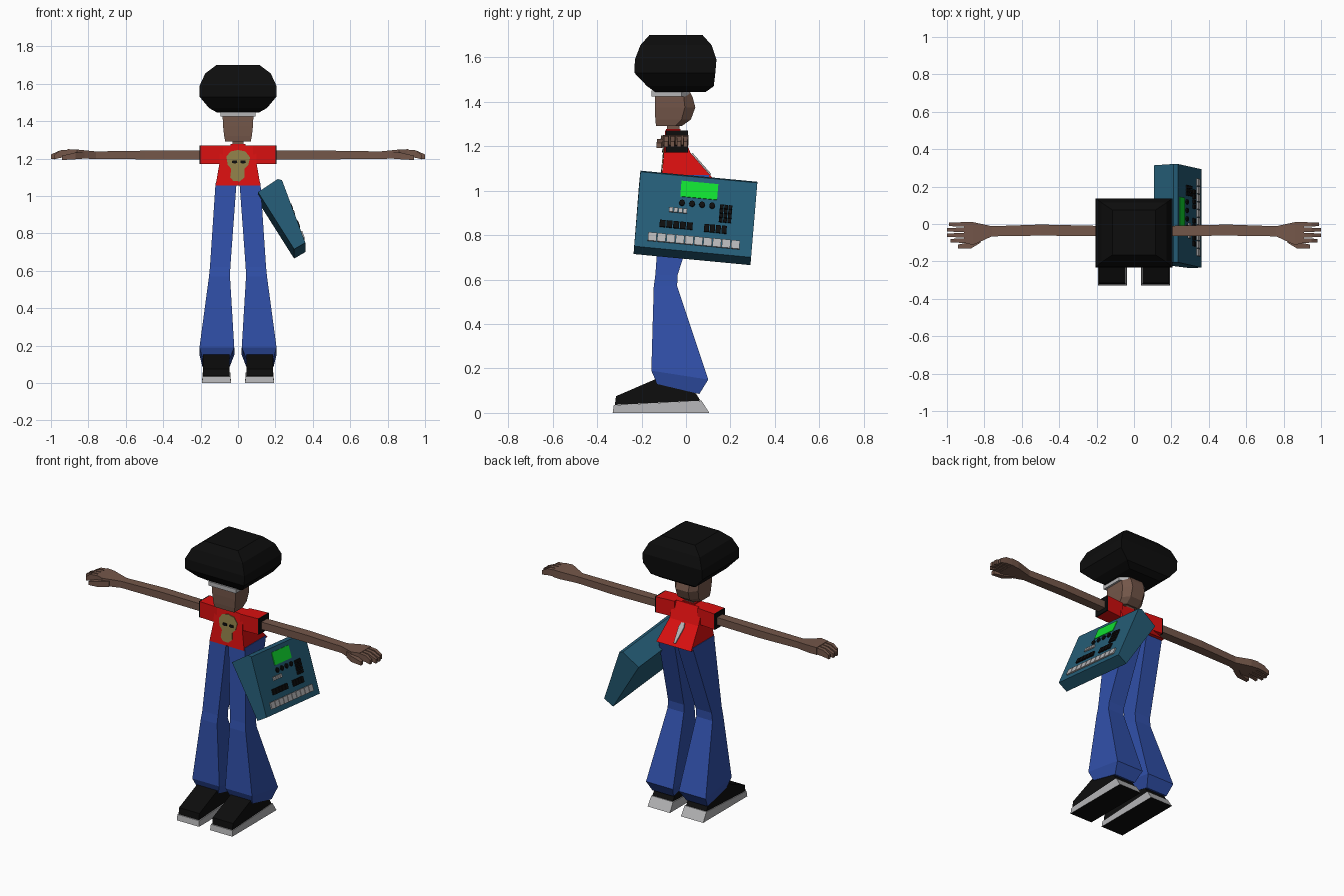
import bpy, bmesh, math
from mathutils import Vector

cube = bpy.data.objects.get("Cube")
if cube:
    bpy.data.objects.remove(cube, do_unlink=True)


def material(name, r, g, b):
    mat = bpy.data.materials.new(name)
    mat.use_nodes = True
    mat.diffuse_color = (r, g, b, 1)
    for node in mat.node_tree.nodes:
        if node.type == 'BSDF_PRINCIPLED':
            node.inputs["Base Color"].default_value = (r, g, b, 1)
    return mat


BLACK = material("black", .004, .004, .004)
BROWN = material("brown skin", .175, .095, .068)
RED = material("red cloth", .7, .005, .005)
BLUE = material("blue denim", .03, .08, .4)
TEAL = material("teal casing", .018, .107, .18)
GREY = material("light grey", .46, .46, .47)
GREEN = material("green screen", .005, .72, .03)
OLIVE = material("olive print", .27, .21, .065)


def finish(name, bm, *mats):
    bmesh.ops.recalc_face_normals(bm, faces=bm.faces)
    mesh = bpy.data.meshes.new(name)
    bm.to_mesh(mesh)
    bm.free()
    for mat in mats:
        mesh.materials.append(mat)
    obj = bpy.data.objects.new(name, mesh)
    bpy.context.scene.collection.objects.link(obj)
    return obj


def loft(name, rings, *mats, side=1):
    """Skin a stack of equal-sized rings and cap both ends."""
    bm = bmesh.new()
    rows = [[bm.verts.new((side * x, y, z)) for x, y, z in ring] for ring in rings]
    count = len(rows[0])
    for low, high in zip(rows, rows[1:]):
        for i in range(count):
            j = (i + 1) % count
            bm.faces.new((low[i], low[j], high[j], high[i]))
    bm.faces.new(rows[0])
    bm.faces.new(rows[-1])
    return finish(name, bm, *mats)


def flat(x0, x1, y0, y1, front, back=None):
    """Horizontal rectangle, optionally sloping from front to back."""
    back = front if back is None else back
    return [(x0, y0, front), (x1, y0, front), (x1, y1, back), (x0, y1, back)]


def upright(x, y0, y1, z0, z1):
    """Rectangle across the arm direction."""
    return [(x, y0, z0), (x, y1, z0), (x, y1, z1), (x, y0, z1)]


def plate(name, outline, place, depth, mat):
    """Thin plate: place(a, b) puts the outline on a surface."""
    base = [place(a, b) for a, b in outline]
    return loft(name, [base, [p + depth for p in base]], mat)


# Hair: stacked square rings
loft("hair", [flat(-w, w, y0, y1, z) for z, w, y0, y1 in (
    (1.445, .11, -.14, .09), (1.47, .155, -.175, .125), (1.53, .205, -.232, .132),
    (1.59, .205, -.23, .137), (1.655, .175, -.205, .115), (1.7, .115, -.165, .075))], BLACK)


# Head, headband and neck
def skull(z, w, front, middle, rear):
    return [(-w, front, z), (w, front, z), (w, middle, z),
            (w * .55, rear, z), (-w * .55, rear, z), (-w, middle, z)]


loft("head", [skull(*r) for r in (
    (1.29, .068, -.135, -.05, -.02), (1.32, .074, -.138, -.02, .022),
    (1.375, .08, -.14, -.005, .042), (1.42, .082, -.14, -.01, .03),
    (1.46, .08, -.14, -.02, .01))], BROWN)
loft("headband", [skull(z, .094, -.156, -.02, .015) for z in (1.424, 1.45)], GREY)
loft("neck", [flat(-.03, .03, -.085, -.03, z) for z in (1.24, 1.3)], BROWN)

# Shirt body
loft("shirt", [flat(-w, w, y0, y1, z) for z, w, y0, y1 in (
    (1.055, .12, -.11, .122), (1.17, .1, -.1, .02), (1.27, .1, -.09, -.02))], RED)
loft("collar", [flat(-.04, .04, -.09, -.025, z) for z in (1.26, 1.277)], RED)


def shirt_front(x, z):
    return Vector((x, -.09 - (1.27 - z) * .1, z))


def shirt_back(x, z):
    return Vector((x, .02 + (1.17 - z) * .89, z))


FORWARD = Vector((0, -.004, 0))
plate("chest_print", [
    (-.062, 1.21), (-.04, 1.238), (0, 1.246), (.04, 1.238), (.065, 1.205), (.055, 1.165),
    (.035, 1.145), (.035, 1.1), (.01, 1.078), (-.025, 1.08), (-.042, 1.1),
    (-.036, 1.145), (-.055, 1.165)], shirt_front, FORWARD, OLIVE)
for label, x in (("right", -.018), ("left", .027)):
    plate(f"print_eye_{label}",
          [(x - .015, 1.178), (x, 1.172), (x + .015, 1.178), (x + .012, 1.19), (x - .012, 1.19)],
          shirt_front, FORWARD * 2, BLACK)
plate("back_print", [(-.006, 1.07), (.006, 1.07), (.018, 1.145), (.01, 1.165),
                     (-.01, 1.165), (-.018, 1.145)], shirt_back, Vector((0, .005, .005)), GREY)

# Paired parts
for label, side in (("left", 1), ("right", -1)):
    loft(f"sleeve_{label}", [upright(.08, -.095, 0, 1.172, 1.27),
                             upright(.2, -.09, .01, 1.172, 1.27)], RED, side=side)
    loft(f"sleeve_opening_{label}", [upright(x, -.09, .01, 1.172, 1.27) for x in (.2, .207)],
         BLACK, side=side)

    # Arm widening into the palm
    loft(f"arm_{label}", [upright(*r) for r in (
        (.19, -.065, -.01, 1.196, 1.242), (.5, -.062, -.003, 1.196, 1.242),
        (.76, -.066, -.012, 1.197, 1.238), (.86, -.112, .01, 1.202, 1.248),
        (.91, -.1, .012, 1.205, 1.25))], BROWN, side=side)
    for i, tip in enumerate((.99, 1, 1, .98)):
        y = -.002 - i * .029
        loft(f"finger_{i + 1}_{label}", [
            upright(.89, y - .012, y + .012, 1.208, 1.249),
            upright(.95, y - .011, y + .011, 1.204, 1.244),
            upright(tip, y - .009, y + .009, 1.196, 1.222)], BROWN, side=side)
    loft(f"thumb_{label}", [
        upright(.82, -.1, -.06, 1.2, 1.235), upright(.87, -.13, -.095, 1.196, 1.232),
        upright(.94, -.132, -.11, 1.192, 1.215)], BROWN, side=side)

    # Flared trouser leg
    loft(f"trouser_leg_{label}", [flat(*r) for r in (
        (.045, .19, -.13, .06, .13, .085), (.02, .206, -.156, .1, .19, .15),
        (.043, .155, -.145, -.04, .57), (.041, .15, -.138, -.038, .62),
        (.008, .12, -.105, .105, 1.07))], BLUE, side=side)

    # Shoe
    sole = loft(f"shoe_sole_{label}", [flat(.038, .192, -.33, .105, 0),
                                       flat(.04, .19, -.325, .07, .035, .055)],
                GREY, BLACK, side=side)
    for face in sole.data.polygons:
        if face.normal.z < -.9:
            face.material_index = 1
    upper = [(-.32, .036), (-.315, .075), (-.13, .155), (.03, .11), (.065, .055)]
    loft(f"shoe_upper_{label}", [[(x, y, z) for y, z in upper] for x in (.046, .186)],
         BLACK, side=side)

# Slung instrument: wedge section swept along its length
LENGTH = Vector((0, .526, -.05))
section = [Vector(p) for p in ((.107, -.212, 1.02), (.212, -.205, 1.09), (.235, -.205, 1.085),
                               (.36, -.233, .75), (.3, -.236, .715))]
loft("instrument_case", [section, [p + LENGTH for p in section]], TEAL)

# Controls on its outer face, placed by fractions along and down
CORNER = section[2]
DOWN = section[3] - CORNER
OUT = DOWN.cross(LENGTH).normalized()
OUT = OUT if OUT.x > 0 else -OUT


def panel(s, t):
    return CORNER + LENGTH * s + DOWN * t


def control(name, s0, s1, t0, t1, mat, depth=.008):
    plate(name, [(s0, t0), (s1, t0), (s1, t1), (s0, t1)], panel, OUT * depth, mat)


def control_row(name, start, end, count, t0, t1, mat, gap=.15):
    step = (end - start) / count
    for i in range(count):
        s = start + i * step
        control(f"{name}_{i + 1}", s, s + step * (1 - gap), t0, t1, mat)


control("screen", .355, .67, .07, .28, GREEN, .004)
for i in range(4):
    s = .375 + i * .086
    dial = [(s + .025 * math.cos(a * math.tau / 8), .365 + .04 * math.sin(a * math.tau / 8))
            for a in range(8)]
    plate(f"dial_{i + 1}", dial, panel, OUT * .009, BLACK)
control_row("small_button", .27, .43, 4, .44, .5, GREY)
control_row("left_pad", .2, .49, 5, .62, .71, BLACK)
control_row("right_pad", .58, .78, 4, .62, .72, BLACK)
for row in range(4):
    top = .34 + row * .06
    control_row(f"keypad_row_{row + 1}", .7, .81, 3, top, top + .052, BLACK)
control_row("key", .11, .9, 10, .8, .91, GREY, .08)
